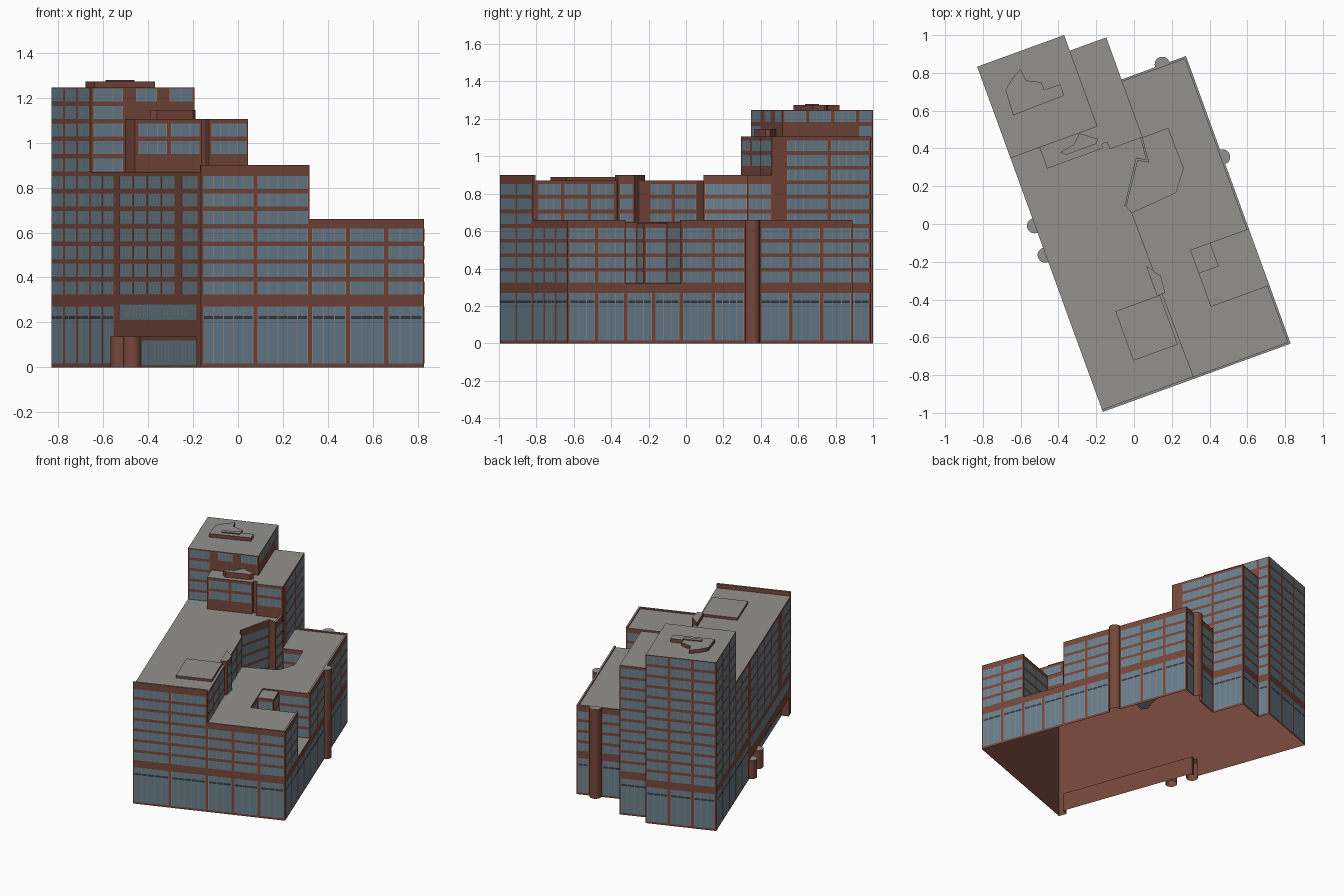
import bpy, bmesh, math
from mathutils import Vector, Matrix

if "Cube" in bpy.data.objects:
    bpy.data.objects.remove(bpy.data.objects["Cube"])

# The building is modelled square to its own axes, then turned 20 degrees at the end
PLACE = Matrix.Translation((-0.165, -0.995, 0)) @ Matrix.Rotation(math.radians(20), 4, 'Z')
BACK = PLACE.inverted()


def mat(name, col):
    m = bpy.data.materials.new(name)
    m.diffuse_color = (*col, 1)
    m.use_nodes = True
    m.node_tree.nodes["Principled BSDF"].inputs["Base Color"].default_value = m.diffuse_color
    return m


BRICK = mat("brick", (0.18, 0.064, 0.044))
ROOF = mat("roof_grey", (0.29, 0.285, 0.27))
GLASS = mat("window_glass", (0.14, 0.21, 0.27))
FRAME = mat("window_frame", (0.30, 0.24, 0.20))
DARK = mat("dark_band", (0.035, 0.045, 0.055))


def finish(name, bm, mats):
    """Turn a bmesh into an object; upward faces get the second material."""
    me = bpy.data.meshes.new(name)
    for m in mats:
        me.materials.append(m)
    bm.normal_update()
    for f in bm.faces:
        f.material_index = 1 if len(mats) > 1 and f.normal.z > 0.5 else 0
    bm.to_mesh(me)
    bm.free()
    ob = bpy.data.objects.new(name, me)
    bpy.context.collection.objects.link(ob)
    return ob


def mass(name, pts, z0, z1):
    """Extruded polygon footprint (across, depth)."""
    bm = bmesh.new()
    lo = [bm.verts.new((s, t, z0)) for s, t in pts]
    hi = [bm.verts.new((s, t, z1)) for s, t in pts]
    bm.faces.new(lo[::-1])
    bm.faces.new(hi)
    for i in range(len(pts)):
        j = (i + 1) % len(pts)
        bm.faces.new((lo[i], lo[j], hi[j], hi[i]))
    bmesh.ops.recalc_face_normals(bm, faces=bm.faces[:])
    return finish(name, bm, (BRICK, ROOF))


def rect(s0, s1, t0, t1):
    return [(s0, t0), (s1, t0), (s1, t1), (s0, t1)]


def local(*pts):
    return [tuple((BACK @ Vector((x, y, 0))).xy) for x, y in pts]


def column(s, t, smin=-9, tmin=-9):
    angles = [2 * math.pi * i / 24 for i in range(24)]
    ring = [(s + 0.04 * math.cos(a), t + 0.04 * math.sin(a)) for a in angles]
    ring = [p for p in ring if p[0] > smin and p[1] > tmin]
    return sorted(ring, key=lambda p: math.atan2(p[1] - t - (0.01 if tmin > 0 else 0),
                                                 p[0] - s - (0.01 if smin > 0 else 0)))


# Left wing: recessed entrance storey, then upper storeys with angled bay
bay = [(0.505, 0.94), (0.49, 0.98), (0.629, 1.187), (0.682, 1.157), (0.695, 1.30), (0.695, 1.44)]
shell = [
    mass("left_wing_base", [(0, 0), (0.515, 0), *bay, (0, 1.44), (0, 1.08), (0.05, 1.08),
                            (0.05, 0.06), (0, 0.06)], 0, 0.145),
    mass("left_wing", [(0, 0), (0.515, 0), *bay, (0, 1.44)], 0.135, 0.87),
    mass("left_front_parapet", rect(0, 0.515, 0, 0.014), 0.8, 0.90),
    mass("bay_parapet", [(0.49, 0.98), (0.629, 1.187), (0.682, 1.157), (0.695, 1.30),
                         (0.683, 1.30), (0.672, 1.178), (0.625, 1.204), (0.48, 0.985)], 0.8, 0.90),
    mass("roof_stair_fin", [(0.48, 0.48), (0.525, 0.48), (0.535, 0.57), (0.48, 0.65)], 0.6, 0.90),
    # Right wing: full base, upper storeys cut by two courts
    mass("right_wing_base", rect(0.4, 1.058, 0, 1.62), 0, 0.32),
    mass("right_wing", [(0.45, 0), (1.058, 0), (1.058, 0.33), (0.73, 0.33), (0.73, 0.645),
                        (1.058, 0.645), (1.058, 1.62), (0.65, 1.62), (0.65, 1.292),
                        (0.837, 1.292), (0.841, 1.067), (0.759, 0.959), (0.505, 0.94),
                        (0.45, 0.94)], 0.3, 0.65),
    mass("court_block", rect(0.72, 0.84, 0.515, 0.655), 0.3, 0.64),
    # Rear tower and its lower shoulder
    mass("tower", rect(0, 0.49, 1.43, 1.945), 0, 1.247),
    mass("tower_shoulder", [(0.164, 1.312), (0.48, 1.312), (0.48, 1.335), (0.51, 1.335),
                            (0.51, 1.295), (0.695, 1.295), (0.695, 1.857), (0.164, 1.857)], 0, 1.105),
    # Round brick columns
    mass("right_column", column(1.058, 1.052, smin=1.05), 0, 0.66),
    mass("back_column", column(0.925, 1.622, tmin=1.61), 0, 0.66),
    mass("entry_column_a", column(-0.003, 1.05), 0, 0.137),
    mass("entry_column_b", column(-0.003, 0.885), 0, 0.137),
]
for i, r in enumerate([(0.515, 1.058, 0, 0.012), (1.046, 1.058, 0, 0.33),
                       (1.046, 1.058, 0.645, 1.62), (0.69, 1.058, 1.608, 1.62)]):
    shell.append(mass(f"right_parapet_{i}", rect(*r), 0.6, 0.66))

# Merge the masses into one hollow shell, open underneath
main = shell[0]
for ob in shell[1:]:
    mod = main.modifiers.new("join", 'BOOLEAN')
    mod.operation, mod.solver, mod.object = 'UNION', 'EXACT', ob
dg = bpy.context.evaluated_depsgraph_get()
bm = bmesh.new()
bm.from_mesh(main.evaluated_get(dg).to_mesh())
bm.normal_update()
floor = [f for f in bm.faces if f.normal.z < -0.5 and f.calc_center_median().z < 0.01]
bmesh.ops.delete(bm, geom=floor, context='FACES')
for ob in shell:
    bpy.data.objects.remove(ob)
finish("building_shell", bm, (BRICK, ROOF))

# Roof plant
mass("left_wing_roof_box", rect(0.245, 0.495, 0.2, 0.478), 0.87, 0.888)
mass("tower_roof_plant", local(
    (-0.68, 0.71), (-0.64, 0.575), (-0.37, 0.68), (-0.39, 0.74), (-0.475, 0.71), (-0.49, 0.75),
    (-0.57, 0.76), (-0.60, 0.82), (-0.645, 0.77)), 1.247, 1.273)
mass("tower_roof_unit", local((-0.59, 0.66), (-0.58, 0.635), (-0.46, 0.68), (-0.47, 0.71)), 1.273, 1.28)
mass("shoulder_roof_plant", local(
    (-0.39, 0.38), (-0.36, 0.365), (-0.20, 0.425), (-0.19, 0.45), (-0.29, 0.48), (-0.32, 0.42)),
    1.105, 1.145)

# Windows: flat panes, mullions and bands just proud of the walls
glass, frames, bands = bmesh.new(), bmesh.new(), bmesh.new()


def strip(bm, p0, d, a, b, z0, z1, out):
    n = Vector((d.y, -d.x)) * out
    q0, q1 = p0 + d * a + n, p0 + d * b + n
    bm.faces.new([bm.verts.new(c) for c in
                  ((*q0, z0), (*q1, z0), (*q1, z1), (*q0, z1))])


def window(p0, d, a, b, z0, z1, band=False):
    strip(glass, p0, d, a, b, z0, z1, 0.002)
    k = max(1, round((b - a) / 0.045))
    for i in range(k + 1):
        m = a + (b - a) * i / k
        strip(frames, p0, d, m - 0.002, m + 0.002, z0, z1, 0.004)
    if band:
        strip(bands, p0, d, a, b, 0.215, 0.229, 0.003)


def facade(p0, p1, first, last, ground=False, bays=None):
    """Rows of windows from p0 to p1, outside on the right of that direction."""
    p0, p1 = Vector(p0), Vector(p1)
    length = (p1 - p0).length
    d = (p1 - p0) / length
    bays = bays or max(1, round(length / 0.17))
    w = length / bays
    for i in range(bays):
        a, b = i * w + 0.012, (i + 1) * w - 0.012
        if ground:
            window(p0, d, a, b, 0.016, 0.27, True)
        for k in range(first, last + 1):
            z = 0.325 + 0.078 * k
            window(p0, d, a, b, max(z, 0.652) if k == 4 and first == 4 else z, z + 0.058)


# Front and right sides
facade((0, 0), (0.515, 0), 0, 6, True, 2)
facade((0.515, 0), (1.058, 0), 0, 3, True, 3)
facade((1.058, 0), (1.058, 0.33), 0, 3, True)
facade((1.058, 0.33), (1.058, 0.645), 0, -1, True)
facade((1.058, 0.645), (1.058, 1.012), 0, 3, True)
facade((1.058, 1.092), (1.058, 1.62), 0, 3, True)
# Back
facade((1.058, 1.62), (0.965, 1.62), 0, 3, True)
facade((0.885, 1.62), (0.695, 1.62), 0, 3, True)
facade((0.695, 1.62), (0.695, 1.857), 0, 9, True)
facade((0.695, 1.37), (0.695, 1.62), 4, 9)
facade((0.695, 1.857), (0.49, 1.857), 0, 9, True)
facade((0.49, 1.857), (0.49, 1.945), 0, 11, True)
facade((0.49, 1.43), (0.49, 1.857), 11, 11)
facade((0.49, 1.945), (0, 1.945), 0, 11, True)
# Left side and entrance
facade((0, 1.945), (0, 1.44), 0, 11, True)
facade((0, 1.44), (0, 1.12), 0, 6, True)
facade((0, 1.06), (0, 0.33), 0, 6)
facade((0, 0.25), (0, 0.03), 0, 6)
window(Vector((0, 1.06)), Vector((0, -1)), 0.01, 1.0, 0.21, 0.28)
window(Vector((0.05, 1.0)), Vector((0, -1)), 0.05, 0.9, 0.01, 0.12)
# Tower fronts
facade((0, 1.43), (0.16, 1.43), 7, 11)
facade((0.20, 1.43), (0.32, 1.43), 11, 11)
facade((0.36, 1.43), (0.49, 1.43), 11, 11)
facade((0.17, 1.312), (0.48, 1.312), 8, 9)
facade((0.51, 1.295), (0.695, 1.295), 8, 9)
# Left wing above the lower roof, angled bay and court walls
facade((0.515, 0.02), (0.515 - 0.005, 0.47), 4, 6)
facade((0.525, 0.48), (0.535, 0.57), 4, 6)
facade((0.508, 0.66), (0.505, 0.94), 4, 6)
facade((0.49, 0.98), (0.629, 1.187), 0, 6)
facade((0.682, 1.157), (0.695, 1.295), 0, 6)
court = [(1.058, 0.33), (0.73, 0.33), (0.73, 0.515), (0.84, 0.515), (0.84, 0.645), (1.058, 0.645)]
well = [(0.695, 1.292), (0.837, 1.292), (0.841, 1.067), (0.759, 0.959), (0.505, 0.94)]
for path in (court, well):
    for a, b in zip(path, path[1:]):
        facade(a, b, 0, 3)
finish("window_panes", glass, [GLASS])
finish("window_mullions", frames, [FRAME])
finish("ground_floor_bands", bands, [DARK])

for ob in bpy.context.collection.objects:
    ob.matrix_world = PLACE
